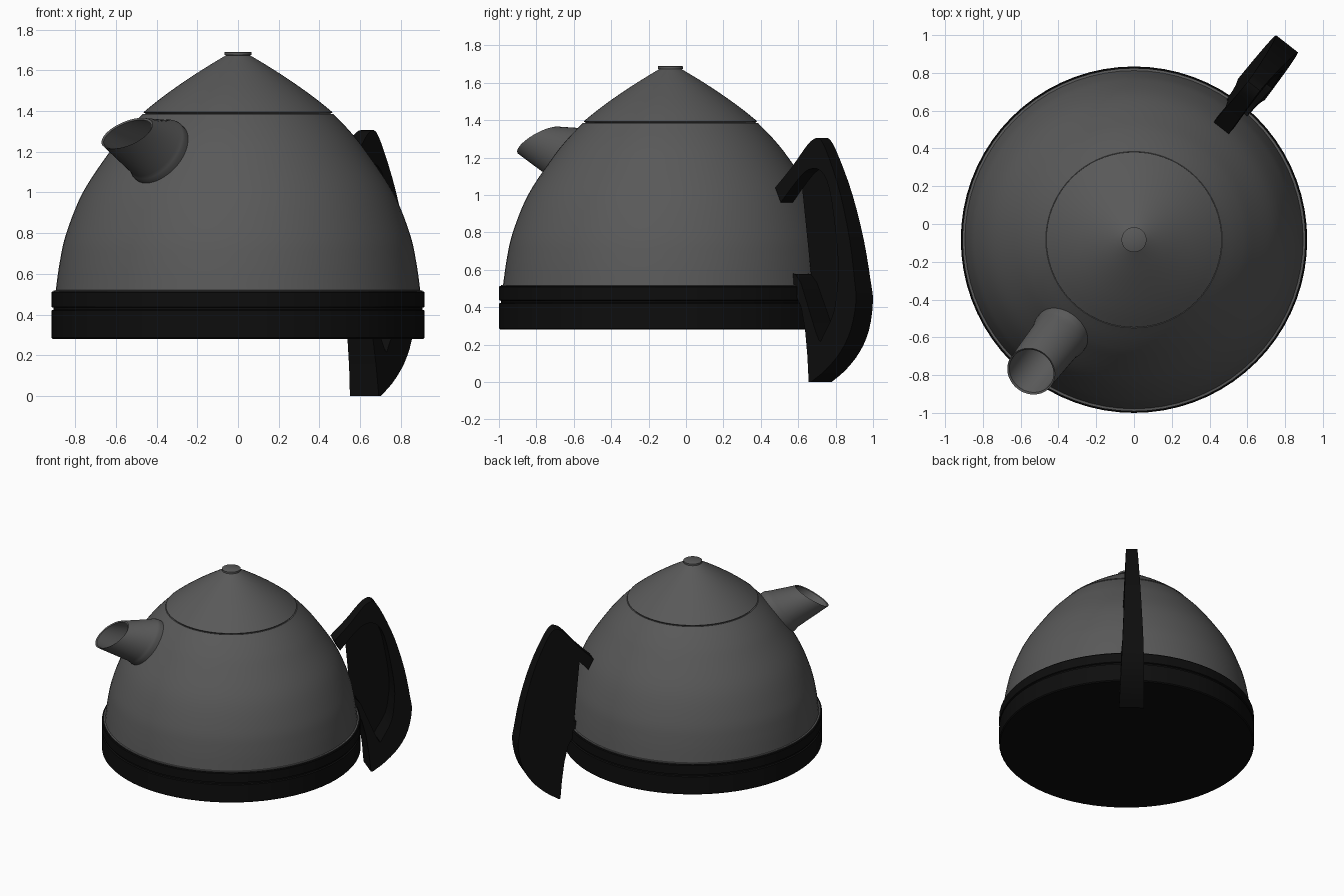
import bpy, bmesh, math
from mathutils import Vector

if "Cube" in bpy.data.objects:
    bpy.data.objects.remove(bpy.data.objects["Cube"])

CY = -0.083                       # kettle axis sits at (0, CY)
AZ = math.radians(52)             # handle direction; spout is opposite
U = Vector((math.cos(AZ), math.sin(AZ), 0))
N = Vector((U.y, -U.x, 0))


def material(name, v):
    m = bpy.data.materials.new(name)
    m.diffuse_color = (v, v, v, 1)
    m.use_nodes = True
    m.node_tree.nodes["Principled BSDF"].inputs["Base Color"].default_value = m.diffuse_color
    return m


STEEL = material("dark_steel", 0.1)
BLACK = material("black_plastic", 0.0042)


def place(s, t, z):
    """s along the handle direction, t sideways, z up"""
    p = U * s + N * t
    return (p.x, p.y + CY, z)


def smooth_path(pts, n=5):
    """Catmull-Rom curve through points"""
    out = []
    for i in range(len(pts) - 1):
        p = [Vector(pts[max(0, min(len(pts) - 1, i + k))]) for k in (-1, 0, 1, 2)]
        for j in range(n):
            t = j / n
            out.append(0.5 * (2 * p[1] + (p[2] - p[0]) * t
                       + (2 * p[0] - 5 * p[1] + 4 * p[2] - p[3]) * t * t
                       + (3 * p[1] - p[0] - 3 * p[2] + p[3]) * t ** 3))
    return out + [Vector(pts[-1])]


def finish(bm, name, mat, angle=35):
    bmesh.ops.remove_doubles(bm, verts=bm.verts, dist=1e-5)
    bmesh.ops.recalc_face_normals(bm, faces=bm.faces)
    me = bpy.data.meshes.new(name)
    bm.to_mesh(me)
    bm.free()
    me.materials.append(mat)
    ob = bpy.data.objects.new(name, me)
    bpy.context.collection.objects.link(ob)
    bpy.ops.object.select_all(action='DESELECT')
    ob.select_set(True)
    bpy.context.view_layer.objects.active = ob
    bpy.ops.object.shade_smooth_by_angle(angle=math.radians(angle))
    return ob


def loft(name, rings, mat):
    bm = bmesh.new()
    vs = [[bm.verts.new(p) for p in r] for r in rings]
    n = len(vs[0])
    for a, b in zip(vs, vs[1:]):
        for i in range(n):
            j = (i + 1) % n
            bm.faces.new((a[i], a[j], b[j], b[i]))
    return finish(bm, name, mat)


def lathe(name, profile, mat, n=72):
    ang = [2 * math.pi * i / n for i in range(n)]
    return loft(name, [[(r * math.cos(a), CY + r * math.sin(a), z) for a in ang]
                       for r, z in profile], mat)


# Base with a thin groove
lathe("base", [(0, .28), (.91, .28), (.917, .287), (.917, .42), (.907, .424), (.907, .434),
               (.917, .438), (.917, .508), (.912, .514), (.89, .514)], BLACK)

# Domed body, lid and button
lathe("body", [(.906, .5), (.906, .519), (.897, .519)] + smooth_path(
    [(.895, .52), (.875, .66), (.843, .8), (.762, 1.0), (.63, 1.2), (.55, 1.3), (.467, 1.386)])
    + [(.455, 1.384)], STEEL)
lathe("lid", [(.45, 1.383)] + smooth_path(
    [(.464, 1.394), (.39, 1.454), (.30, 1.52), (.18, 1.6), (.055, 1.676)]), STEEL)
lathe("lid_button", [(.05, 1.672), (.066, 1.675), (.066, 1.688), (.063, 1.69), (0, 1.69)], STEEL)


# Spout: tilted elliptical rings, (distance, height, in-plane axis, half width)
def ring(q, z, dq, dz, w, n=48):
    out = []
    for i in range(n):
        a = 2 * math.pi * i / n
        c, s = math.cos(a), math.sin(a)
        out.append(place(-(q + dq * c), w * s, z + dz * c))
    return out


loft("spout", [ring(.60, 1.18, .105, -.15, .15), ring(.642, 1.203, .106, -.151, .152),
               ring(.657, 1.212, .104, -.146, .147), ring(.675, 1.218, .102, -.138, .141),
               ring(.885, 1.29, .117, -.076, .131), ring(.882, 1.286, .108, -.07, .122),
               ring(.66, 1.21, .092, -.13, .13), ring(.62, 1.195, .09, -.13, .13)], STEEL)

# Handle: one outline in the handle plane, tapering thinner towards the top
outer = smooth_path([(.75, 1.04), (.86, 1.15), (.95, 1.255), (1.0, 1.297), (1.05, 1.297),
                     (1.112, 1.195), (1.195, 1.0), (1.264, .76), (1.303, .545), (1.316, .43),
                     (1.285, .278), (1.218, .16), (1.12, .064), (1.022, 0)], 3)
strut = [(1.008, 0), (.995, .14), (.975, .28), (.945, .4), (.892, .49), (.877, .58), (.9, .577)]
inner = smooth_path([(.94, .53), (1.0, .385), (1.07, .225), (1.1, .25), (1.165, .37), (1.186, .5),
                     (1.19, .62), (1.167, .8), (1.118, 1.03), (1.055, 1.13), (.97, 1.135),
                     (.89, 1.07), (.79, .96)], 3)
outline = [tuple(p) for p in outer] + strut + [tuple(p) for p in inner]
bm = bmesh.new()
sides = [[bm.verts.new(place(s, k * (.09 - .038 * z), z)) for s, z in outline] for k in (-1, 1)]
for side in sides:
    bm.faces.new(side)
for i in range(len(outline)):
    j = (i + 1) % len(outline)
    bm.faces.new((sides[0][i], sides[0][j], sides[1][j], sides[1][i]))
bmesh.ops.triangulate(bm, faces=[f for f in bm.faces if len(f.verts) > 4])
finish(bm, "handle", BLACK, 30)
